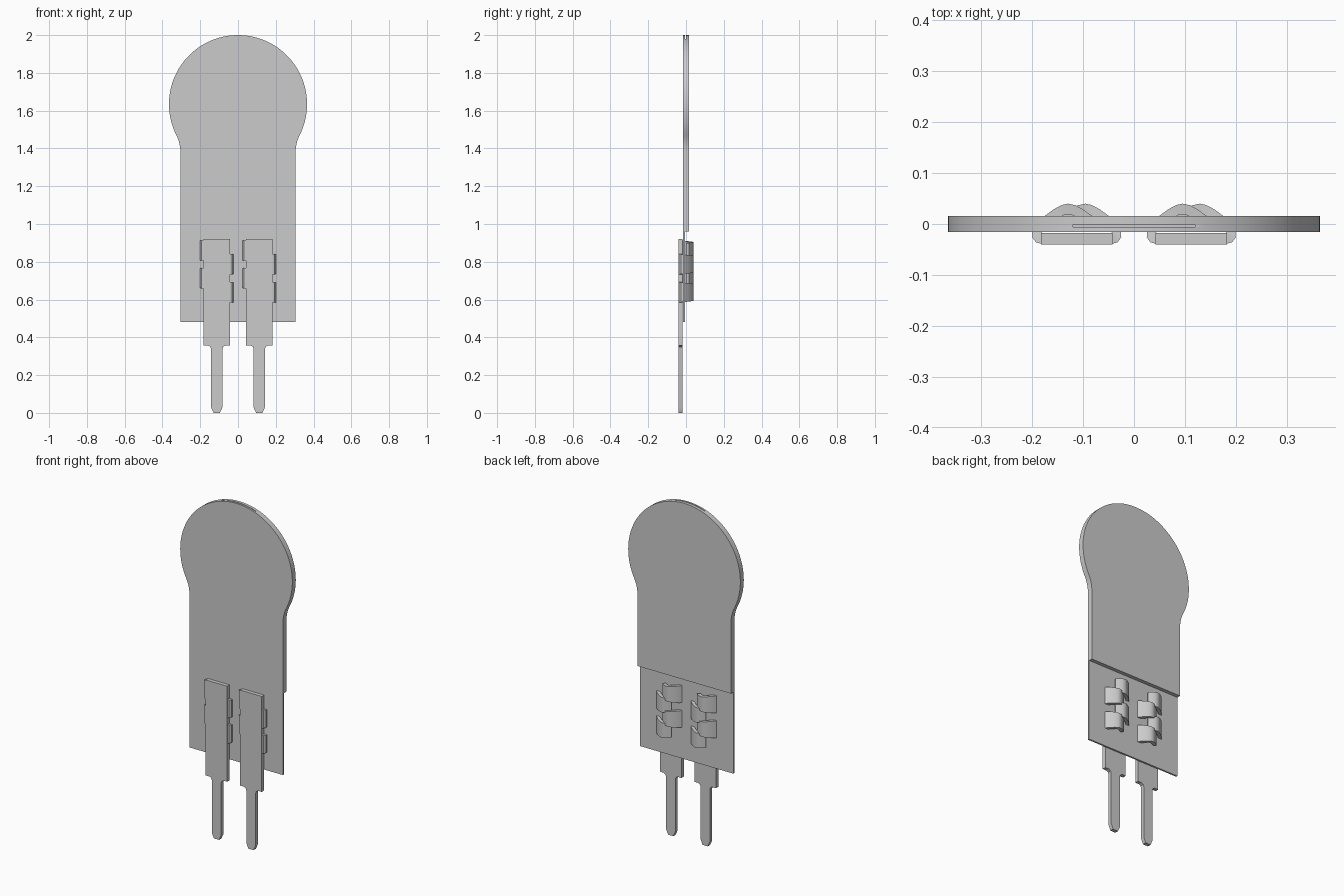
import bpy, bmesh
from math import sin, cos, pi, atan2

if "Cube" in bpy.data.objects:
    bpy.data.objects.remove(bpy.data.objects["Cube"])


def finish(name, bm):
    bmesh.ops.recalc_face_normals(bm, faces=bm.faces)
    mesh = bpy.data.meshes.new(name)
    bm.to_mesh(mesh)
    bm.free()
    ob = bpy.data.objects.new(name, mesh)
    bpy.context.collection.objects.link(ob)
    bpy.ops.object.select_all(action='DESELECT')
    ob.select_set(True)
    bpy.context.view_layer.objects.active = ob
    bpy.ops.object.shade_smooth_by_angle(angle=0.5)
    return ob


def plate(name, outline, y0, y1):
    """Extrude an x-z outline from y0 to y1."""
    bm = bmesh.new()
    face = bm.faces.new([bm.verts.new((x, y0, z)) for x, z in outline])
    new = bmesh.ops.extrude_face_region(bm, geom=[face])['geom']
    verts = [v for v in new if isinstance(v, bmesh.types.BMVert)]
    bmesh.ops.translate(bm, verts=verts, vec=(0, y1 - y0, 0))
    return finish(name, bm)


def mirrored(half):
    """Right half listed bottom to top; add the left half."""
    return half + [(-x, z) for x, z in reversed(half) if x > 1e-5]


# Rounded paddle outline: straight sides, neck fillet, round head
HALF, R, CZ, FILLET, NECK = 0.305, 0.3655, 1.6345, 0.2, 1.38


def paddle(bottom, notch=False):
    a = atan2(CZ - NECK, HALF + FILLET)
    half = [(HALF, bottom)]
    half += [(HALF + FILLET * (1 - cos(a * i / 8)), NECK + FILLET * sin(a * i / 8))
             for i in range(9)]
    head = [(R * cos(t), CZ + R * sin(t))
            for t in (-a + (pi / 2 + a) * i / 48 for i in range(1, 49))]
    if notch:
        head = [p for p in head if p[0] > 0.12] + [(0.12, 1.979), (0.12, 1.94)]
    return mirrored(half + head)


# Film layers: long front film, spacer with vent slot, short backing
plate("front_film", paddle(0.48), -0.016, -0.006)
plate("spacer_film", paddle(0.96, notch=True), -0.006, -0.001)
plate("back_film", paddle(0.96), -0.001, 0.016)

# Terminal pin outline with tapered tip and filleted shoulders
pin_half = [(0.017, 0), (0.03, 0.03), (0.03, 0.338), (0.034, 0.35),
            (0.045, 0.357), (0.07, 0.357), (0.07, 0.92)]

# Crimp claw section in x-y: outer and inner lines of the curled strip
outer = [(0.066, -0.040), (0.080, -0.036), (0.0875, -0.026), (0.0865, -0.010),
         (0.075, 0.005), (0.060, 0.018), (0.045, 0.029), (0.030, 0.037),
         (0.0175, 0.040), (0.003, 0.037), (-0.012, 0.029), (-0.030, 0.016)]
inner = [(0.066, -0.018), (0.068, -0.018), (0.069, -0.017), (0.067, -0.013),
         (0.060, -0.006), (0.049, 0.003), (0.038, 0.011), (0.027, 0.017),
         (0.0175, 0.019), (0.007, 0.017), (-0.005, 0.010), (-0.020, 0.001)]


def claw(name, cx, side, z):
    bm = bmesh.new()
    rings = []
    for i, (o, n) in enumerate(zip(outer, inner)):
        h = 0.055 - 0.015 * i / (len(outer) - 1)
        rings.append([bm.verts.new((cx + side * p[0], p[1], z + s * h))
                      for p, s in ((o, -1), (o, 1), (n, 1), (n, -1))])
    for a, b in zip(rings, rings[1:]):
        for k in range(4):
            bm.faces.new((a[k], a[k - 1], b[k - 1], b[k]))
    bm.faces.new(rings[0])
    bm.faces.new(rings[-1])
    finish(name, bm)


# Two terminals, each with four staggered claws
for label, cx in (("left", -0.1125), ("right", 0.1125)):
    plate(label + "_pin", [(x + cx, z) for x, z in mirrored(pin_half)], -0.040, -0.018)
    for side, z in ((-1, 0.86), (-1, 0.713), (1, 0.787), (1, 0.638)):
        claw(label + "_claw", cx, side, z)
